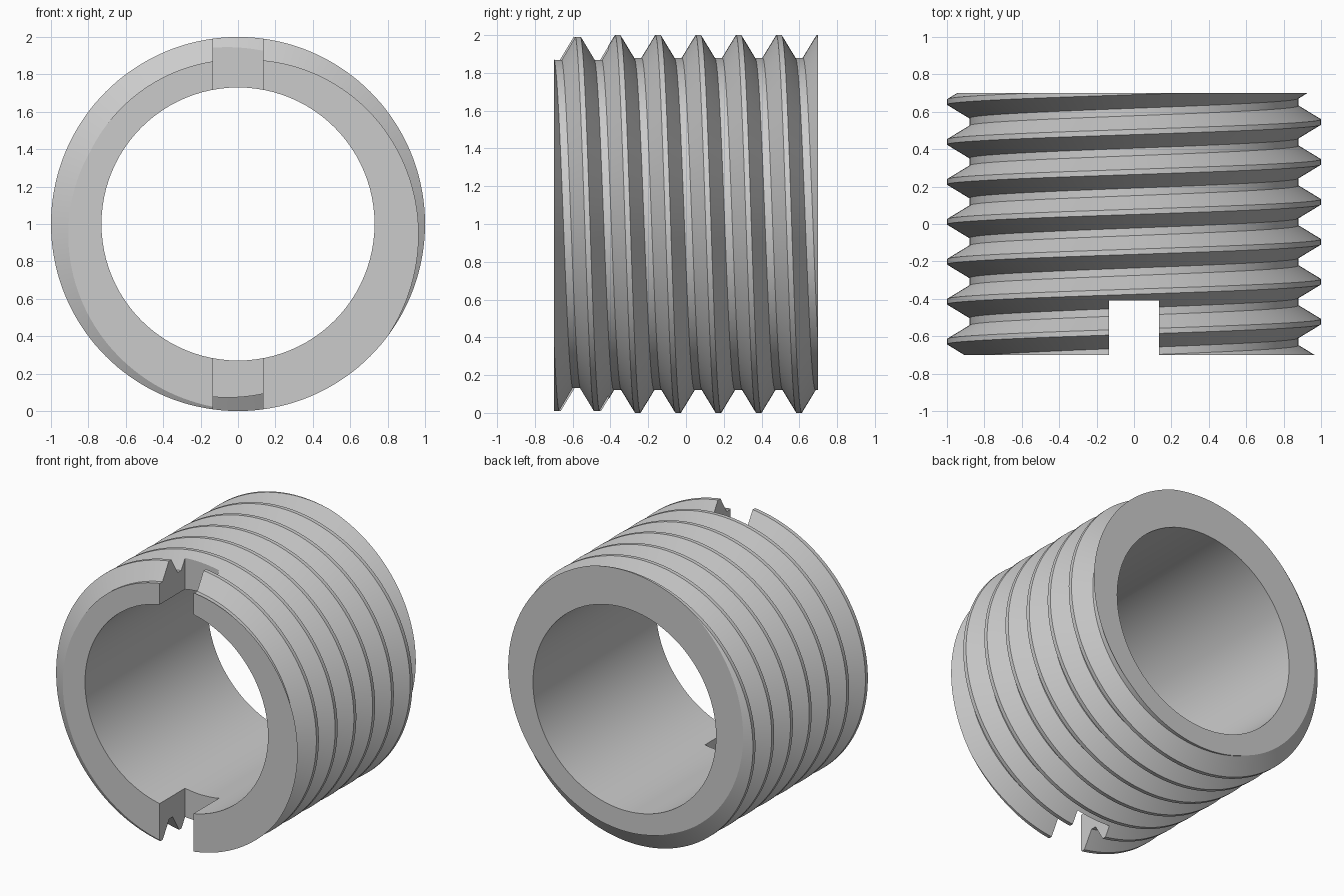
import bpy, bmesh, math
from mathutils import Vector

if "Cube" in bpy.data.objects:
    bpy.data.objects.remove(bpy.data.objects["Cube"])

SEGS = 144
HALF = 0.70            # half of the length along y
PITCH = 0.2135
CREST_R, ROOT_R, BORE_R = 1.0, 0.88, 0.73
CREST_HALF, ROOT_HALF = 0.014, 0.02
CREST_AT_TOP = 0.492   # y of one crest at the top of the plug

metal = bpy.data.materials.new("grey metal")
metal.use_nodes = True
grey = (0.6, 0.6, 0.6, 1)
metal.diffuse_color = grey
metal.node_tree.nodes["Principled BSDF"].inputs["Base Color"].default_value = grey


def make_object(name, bm):
    mesh = bpy.data.meshes.new(name)
    bmesh.ops.recalc_face_normals(bm, faces=bm.faces)
    bm.to_mesh(mesh)
    bm.free()
    obj = bpy.data.objects.new(name, mesh)
    bpy.context.collection.objects.link(obj)
    obj.data.materials.append(metal)
    return obj


# Threaded rod: one thread tooth repeated along y and swept into a helix
tooth = [(-CREST_HALF, CREST_R), (CREST_HALF, CREST_R),
         (PITCH / 2 - ROOT_HALF, ROOT_R), (PITCH / 2 + ROOT_HALF, ROOT_R)]
profile = [(CREST_AT_TOP + k * PITCH + y, r) for k in range(-8, 4) for y, r in tooth]
bm = bmesh.new()
columns = []
for i in range(SEGS):
    a = math.tau * i / SEGS
    lift = PITCH * i / SEGS
    columns.append([bm.verts.new((r * math.sin(a), y + lift, 1 + r * math.cos(a)))
                    for y, r in profile])
columns.append(columns[0][len(tooth):])   # the last column meets the next turn
for c, d in zip(columns, columns[1:]):
    for j in range(min(len(c), len(d)) - 1):
        bm.faces.new((c[j], c[j + 1], d[j + 1], d[j]))

# Trim both ends flat and cap them
for side in (-1, 1):
    bmesh.ops.bisect_plane(bm, geom=bm.verts[:] + bm.edges[:] + bm.faces[:], dist=1e-6,
                           plane_co=Vector((0, side * HALF, 0)),
                           plane_no=Vector((0, side, 0)), clear_outer=True)
bmesh.ops.holes_fill(bm, edges=[e for e in bm.edges if e.is_boundary], sides=0)
plug = make_object("threaded_plug", bm)

# Cutter for the bore
bm = bmesh.new()
bmesh.ops.create_cone(bm, cap_ends=True, segments=96, radius1=BORE_R, radius2=BORE_R, depth=3)
bore = make_object("bore_cutter", bm)
bore.rotation_euler.x = math.pi / 2
bore.location.z = 1

# Cutter for the driver slot across the front end
bm = bmesh.new()
bmesh.ops.create_cube(bm, size=1)
slot = make_object("slot_cutter", bm)
slot.scale = (0.27, 0.6, 3)
slot.location = (0, -0.71, 1)

for cutter in (bore, slot):
    cutter.hide_render = True
    cutter.hide_viewport = True
    mod = plug.modifiers.new(cutter.name, 'BOOLEAN')
    mod.operation = 'DIFFERENCE'
    mod.solver = 'EXACT'
    mod.object = cutter

# Bake the cuts, drop the cutters and shade with sharp edges kept
bpy.context.view_layer.update()
cut = bpy.data.meshes.new_from_object(plug.evaluated_get(bpy.context.evaluated_depsgraph_get()))
plug.modifiers.clear()
plug.data = cut
for cutter in (bore, slot):
    bpy.data.objects.remove(cutter)
bpy.ops.object.select_all(action='DESELECT')
plug.select_set(True)
bpy.context.view_layer.objects.active = plug
bpy.ops.object.shade_smooth_by_angle(angle=math.radians(25))
